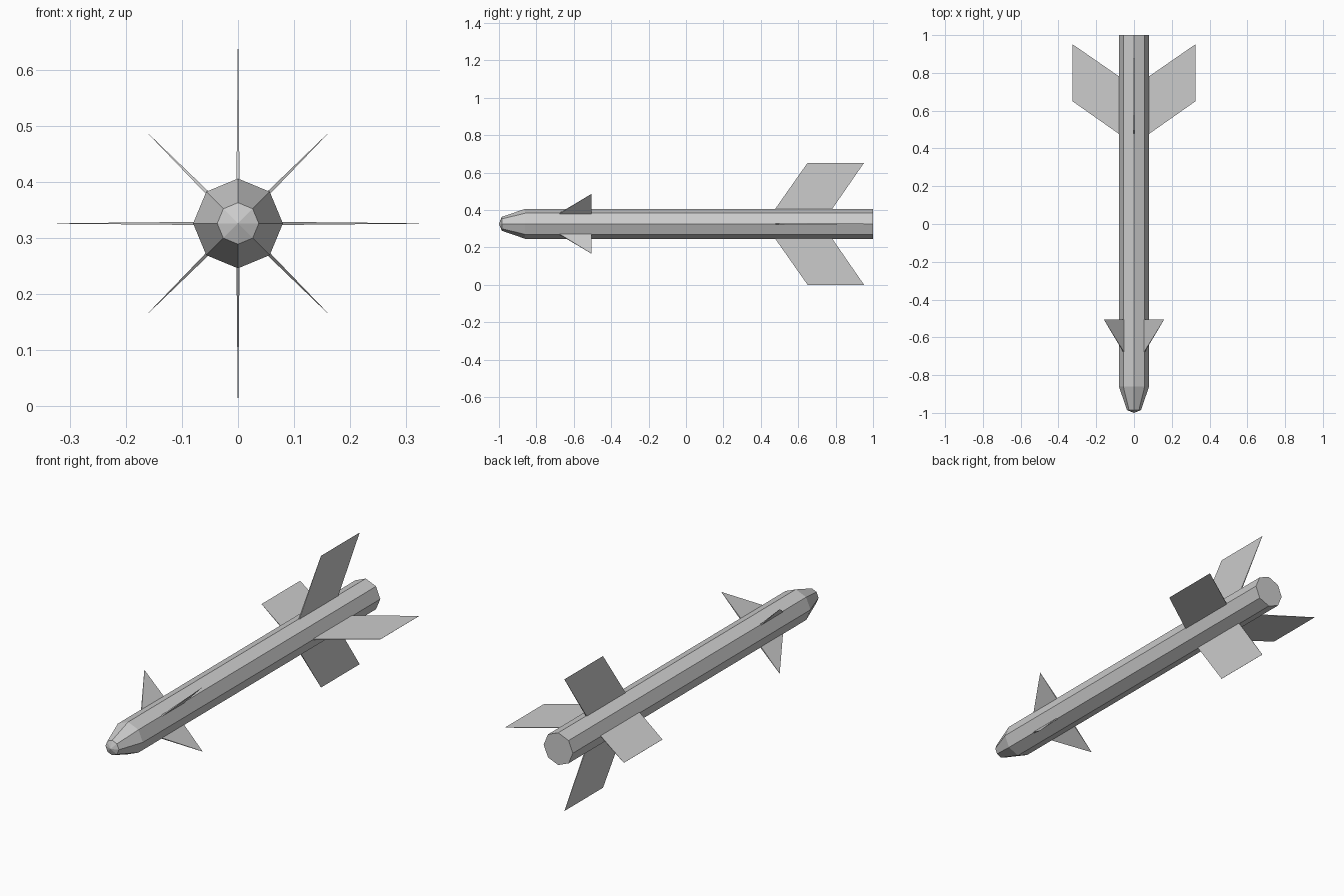
import bpy, bmesh
from math import pi, cos, sin
from mathutils import Matrix

if "Cube" in bpy.data.objects:
    bpy.data.objects.remove(bpy.data.objects["Cube"])

AXIS_Z = 0.326


def finish(name, bm):
    bmesh.ops.recalc_face_normals(bm, faces=bm.faces)
    me = bpy.data.meshes.new(name)
    bm.to_mesh(me)
    bm.free()
    ob = bpy.data.objects.new(name, me)
    bpy.context.collection.objects.link(ob)
    ob.location.z = AXIS_Z
    return ob


def make_body(name, profile, tip_y, sides=8):
    """Octagonal rings along y, closed by a nose tip and a flat tail."""
    bm = bmesh.new()
    rings = [[bm.verts.new((r * cos(2 * pi * i / sides), y, r * sin(2 * pi * i / sides)))
              for i in range(sides)] for y, r in profile]
    tip = bm.verts.new((0, tip_y, 0))
    for i in range(sides):
        j = (i + 1) % sides
        bm.faces.new((tip, rings[0][i], rings[0][j]))
        for a, b in zip(rings, rings[1:]):
            bm.faces.new((a[i], b[i], b[j], a[j]))
    bm.faces.new(rings[-1])
    return finish(name, bm)


def make_fin(name, outline, angle, root_half, root_r, tip_r):
    """Thin wedge: outline of (radius, y), thickness fading towards the tip."""
    bm = bmesh.new()
    sides = []
    for s in (1, -1):
        vs = []
        for r, y in outline:
            t = (tip_r - r) / (tip_r - root_r)
            vs.append(bm.verts.new((r, y, s * (0.0003 + root_half * t))))
        bm.faces.new(vs)
        sides.append(vs)
    n = len(outline)
    for i in range(n):
        j = (i + 1) % n
        bm.faces.new((sides[0][i], sides[0][j], sides[1][j], sides[1][i]))
    bm.transform(Matrix.Rotation(angle, 4, 'Y'))
    return finish(name, bm)


# Fuselage with blunt nose
make_body("fuselage", [(-0.985, 0.037), (-0.86, 0.08), (1.0, 0.08)], -1.0)

# Swept tail fins and triangular front canards, four of each
tail = [(0.07, 0.47), (0.326, 0.65), (0.326, 0.952), (0.07, 0.775)]
canard = [(0.07, -0.687), (0.226, -0.505), (0.07, -0.505)]
for k in range(4):
    make_fin(f"tail_fin_{k + 1}", tail, k * pi / 2, 0.0025, 0.07, 0.326)
    make_fin(f"front_canard_{k + 1}", canard, pi / 4 + k * pi / 2, 0.003, 0.07, 0.226)
